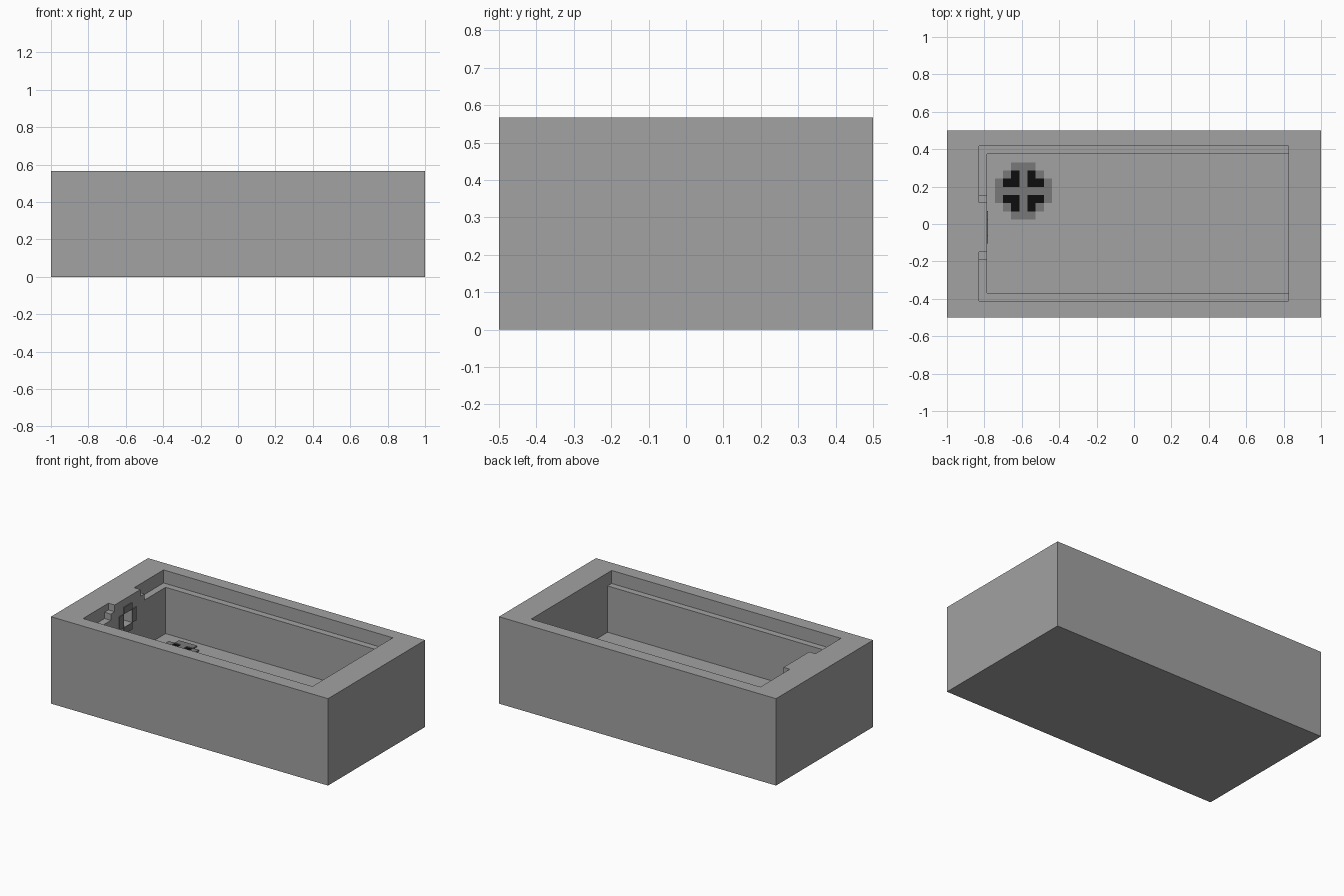
import bpy, bmesh
from mathutils import Matrix, Vector

if "Cube" in bpy.data.objects:
    bpy.data.objects.remove(bpy.data.objects["Cube"])

TOP, LEDGE, STEP, FLOOR = 0.567, 0.482, 0.523, 0.18
PX = 0.0437  # cell size of the stepped drain rings


def material(name, v):
    m = bpy.data.materials.new(name)
    m.diffuse_color = (v, v, v, 1)
    m.use_nodes = True
    m.node_tree.nodes["Principled BSDF"].inputs["Base Color"].default_value = m.diffuse_color
    return m


stone = material("stone grey", 0.36)
metal = material("drain grey", 0.19)
black = material("hole black", 0.004)


def add_object(name, bm, mat):
    me = bpy.data.meshes.new(name)
    bmesh.ops.recalc_face_normals(bm, faces=bm.faces)
    bm.to_mesh(me)
    bm.free()
    me.materials.append(mat)
    ob = bpy.data.objects.new(name, me)
    bpy.context.collection.objects.link(ob)
    return ob


def box(name, lo, hi, mat=stone):
    lo, hi = Vector(lo), Vector(hi)
    bm = bmesh.new()
    bmesh.ops.create_cube(bm, size=1, matrix=Matrix.Translation((lo + hi) / 2) @
                          Matrix.Diagonal((*(hi - lo), 1)))
    return add_object(name, bm, mat)


def pixel_plate(name, rows, key, thick, matrix, mat):
    """Thin plate made of the cells marked with key, centred on its origin."""
    bm = bmesh.new()
    n = len(rows)
    for r, row in enumerate(rows):
        for c, ch in enumerate(row):
            if ch == key:
                x, y = (c - n / 2) * PX, (n / 2 - r) * PX
                bm.faces.new([bm.verts.new((x + a * PX, y - b * PX, 0))
                              for a, b in ((0, 1), (1, 1), (1, 0), (0, 0))])
    bmesh.ops.remove_doubles(bm, verts=bm.verts, dist=1e-4)
    bottom = bm.faces[:]
    ext = bmesh.ops.extrude_face_region(bm, geom=bottom, use_keep_orig=True)["geom"]
    for v in ext:
        if isinstance(v, bmesh.types.BMVert):
            v.co.z += thick
    bm.transform(matrix)
    return add_object(name, bm, mat)


# Solid block of the basin
basin = box("basin", (-1, -0.5, 0), (1, 0.5, TOP))

# Cutters: deep pit, rim ledge, ledge and small steps beside the tap block, overflow pocket
H, X1 = 0.8, 0.825
Y0, Z0 = -0.018, 0.43
cuts = [
    ((-0.785, -0.37, FLOOR), (X1, 0.375, H)),
    ((-0.785, -0.412, LEDGE), (X1, 0.418, H)),
    ((-0.83, 0.155, LEDGE), (0, 0.418, H)),
    ((-0.83, -0.412, LEDGE), (0, -0.19, H)),
    ((-0.83, 0.115, STEP), (0, 0.2, H)),
    ((-0.83, -0.25, STEP), (0, -0.15, H)),
    ((-0.86, Y0 - PX, Z0 - PX), (-0.7, Y0 + PX, Z0 + PX)),
]
cutters = []
for lo, hi in cuts:
    cutter = box("cutter", lo, hi)
    cutter.hide_render = True
    mod = basin.modifiers.new("cut", 'BOOLEAN')
    mod.operation, mod.solver, mod.object = 'DIFFERENCE', 'EXACT', cutter
    cutters.append(cutter)
deps = bpy.context.evaluated_depsgraph_get()
mesh = bpy.data.meshes.new_from_object(basin.evaluated_get(deps))
basin.modifiers.clear()
basin.data = mesh
for cutter in cutters:
    bpy.data.objects.remove(cutter)

# Floor drain: stepped ring with a cross, and black openings
drain = ["..###..",
         ".#o#o#.",
         "#oo#oo#",
         "#######",
         "#oo#oo#",
         ".#o#o#.",
         "..###.."]
at = Matrix.Translation((-0.591, 0.177, FLOOR))
pixel_plate("drain_grate", drain, "#", 0.008, at, metal)
pixel_plate("drain_openings", drain, "o", 0.002, at, black)

# Overflow ring around the pocket in the left wall
overflow = [".##.",
            "#oo#",
            "#oo#",
            ".##."]
at = Matrix.Translation((-0.785, Y0, Z0)) @ Matrix.Rotation(1.5707963, 4, 'Y')
pixel_plate("overflow_ring", overflow, "#", 0.005, at, metal)
